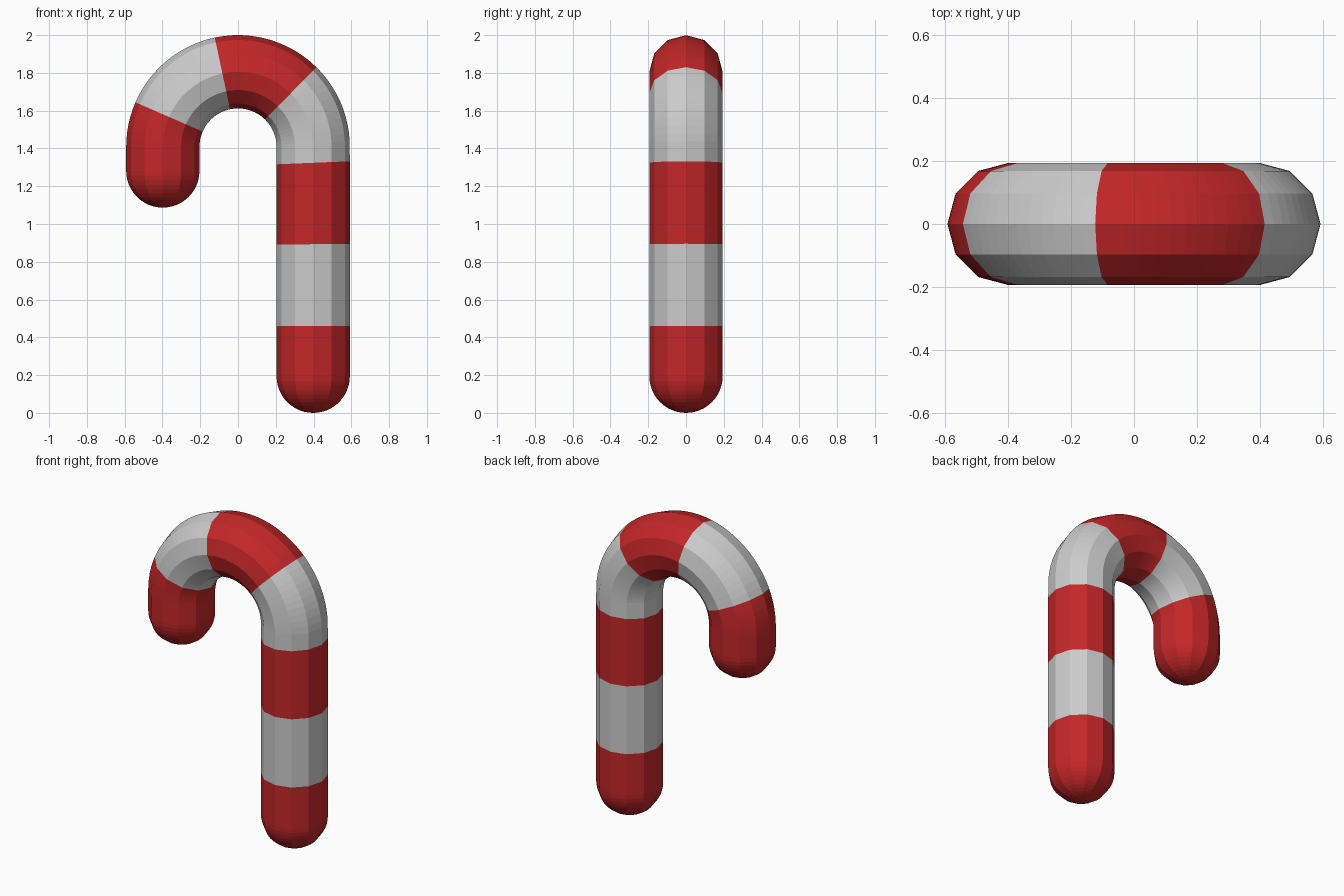
import bpy, bmesh
from math import sin, cos, pi, radians

if "Cube" in bpy.data.objects:
    bpy.data.objects.remove(bpy.data.objects["Cube"])

R, r, ZC = 0.398, 0.194, 1.408      # hook radius, tube radius, hook centre height
SIDES, CAP, LEAN = 12, 12, 3        # LEAN: small ring tilt reached at the hook start
Z1 = ZC + R * sin(radians(LEAN))

red = bpy.data.materials.new("red")
red.diffuse_color = (0.55, 0.02, 0.022, 1)
red.use_nodes = True
red.node_tree.nodes["Principled BSDF"].inputs["Base Color"].default_value = red.diffuse_color


# Every ring is (x, z, tilt in degrees, radius)
def shaft(z):
    return (R, z, LEAN * (z / Z1) ** 3, r)


def hook(a):
    return (R * cos(radians(a)), ZC + R * sin(radians(a)), a, r)


def cap(x, z, tilt):
    """Half-sphere rings from the tip to the equator."""
    rings = []
    for i in range(CAP):
        t = pi / 2 * i / CAP
        rings.append((x, z - r * cos(t), tilt, max(r * sin(t), 0)))
    return rings


def steps(a, b, n):
    return [a + (b - a) * i / n for i in range(n + 1)]


def stripe(name, rings, mat=None):
    bm = bmesh.new()
    loops = []
    for x, z, tilt, rad in rings:
        c, s = cos(radians(tilt)), sin(radians(tilt))
        if rad < 1e-6:
            loops.append([bm.verts.new((x, 0, z))])
            continue
        loops.append([bm.verts.new((x + rad * cos(t) * c, rad * sin(t), z + rad * cos(t) * s))
                      for t in (2 * pi * k / SIDES for k in range(SIDES))])
    for lo, hi in zip(loops, loops[1:]):
        for k in range(SIDES):
            j = (k + 1) % SIDES
            if len(lo) == 1:
                bm.faces.new((lo[0], hi[j], hi[k]))
            elif len(hi) == 1:
                bm.faces.new((lo[k], lo[j], hi[0]))
            else:
                bm.faces.new((lo[k], lo[j], hi[j], hi[k]))
    me = bpy.data.meshes.new(name)
    bm.to_mesh(me)
    bm.free()
    if mat:
        me.materials.append(mat)
    ob = bpy.data.objects.new(name, me)
    bpy.context.collection.objects.link(ob)


# Straight shaft with rounded foot
stripe("foot_stripe", cap(R, r, 0) + [shaft(z) for z in steps(r, 0.459, 2)], red)
stripe("lower_stripe", [shaft(z) for z in steps(0.459, 0.893, 3)])
stripe("middle_stripe", [shaft(z) for z in steps(0.893, 1.324, 3)], red)

# Curved hook
stripe("upper_stripe", [shaft(1.324)] + [hook(a) for a in steps(LEAN, 45.5, 10)])
stripe("crown_stripe", [hook(a) for a in steps(45.5, 102, 12)], red)
stripe("bend_stripe", [hook(a) for a in steps(102, 156.5, 12)])

# Hook end with rounded tip
stripe("tip_stripe", [hook(a) for a in steps(156.5, 180, 6)]
       + [(-R, 1.281, 180, r)] + cap(-R, 1.281, 180)[::-1], red)
